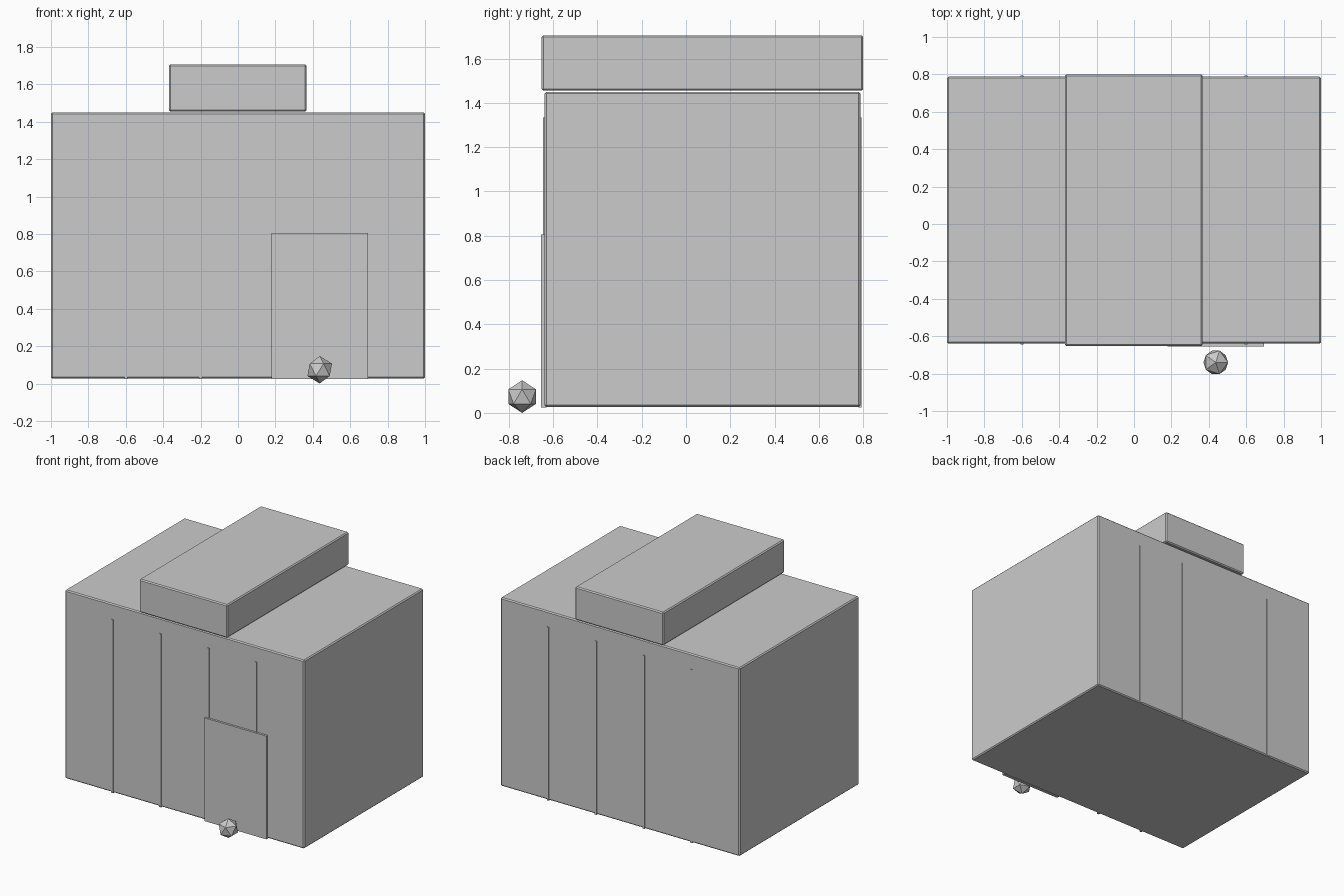
import bpy

if "Cube" in bpy.data.objects:
    bpy.data.objects.remove(bpy.data.objects["Cube"])


def box(name, x, y, z, bevel=0.0):
    """Box from (min, max) ranges, with an optional thin chamfer."""
    spans = (x, y, z)
    bpy.ops.mesh.primitive_cube_add(size=1, location=[(a + b) / 2 for a, b in spans])
    ob = bpy.context.object
    ob.name = name
    ob.scale = [b - a for a, b in spans]
    bpy.ops.object.transform_apply(location=False, rotation=False, scale=True)
    if bevel:
        mod = ob.modifiers.new("edge_bevel", 'BEVEL')
        mod.width = bevel
        mod.segments = 1
    return ob


# Main block and roof slab
box("body", (-1, 1), (-0.639, 0.788), (0.027, 1.45), 0.008)
box("roof_block", (-0.37, 0.367), (-0.652, 0.80), (1.455, 1.705), 0.008)

# Thin vertical seams on front and back
for i, x in enumerate((-0.6, -0.2, 0.2, 0.6)):
    box(f"front_seam_{i + 1}", (x - 0.008, x + 0.008), (-0.645, -0.63), (0.025, 1.335))
    box(f"back_seam_{i + 1}", (x - 0.008, x + 0.008), (0.78, 0.793), (0.025, 1.335))

# Door panel
box("door", (0.178, 0.695), (-0.655, -0.63), (0.025, 0.805))

# Low-poly ball in front of the door
bpy.ops.mesh.primitive_ico_sphere_add(subdivisions=1, radius=0.0735,
                                      location=(0.437, -0.74, 0.0735))
bpy.context.object.name = "ball"
